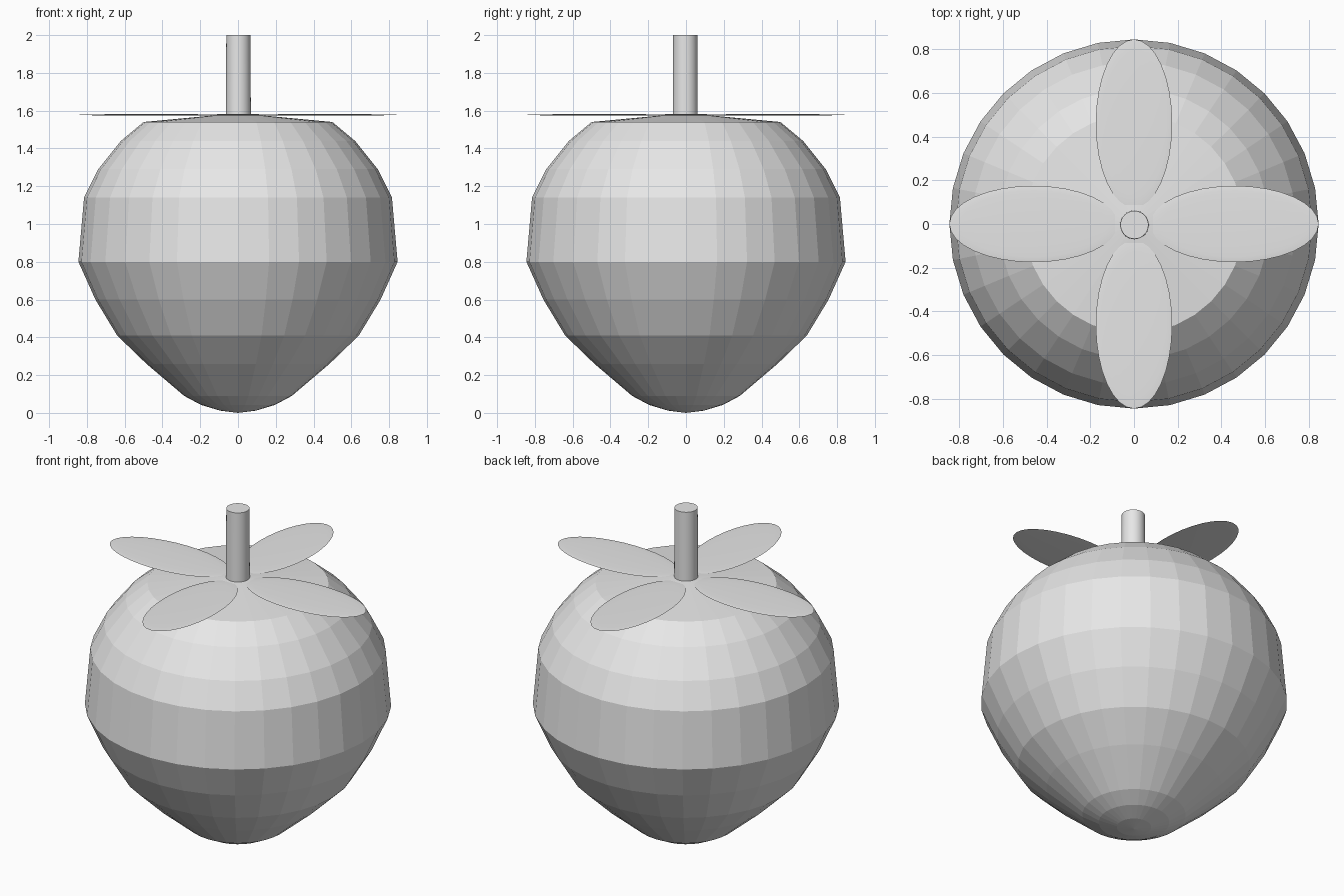
import bpy, bmesh, math
from mathutils import Matrix

if "Cube" in bpy.data.objects:
    bpy.data.objects.remove(bpy.data.objects["Cube"], do_unlink=True)

grey = bpy.data.materials.new("light_grey")
grey.use_nodes = True
grey.diffuse_color = (0.8, 0.8, 0.8, 1)
grey.node_tree.nodes["Principled BSDF"].inputs["Base Color"].default_value = (0.8, 0.8, 0.8, 1)


def add_object(name, bm, smooth=False):
    """Turn a bmesh into a linked object; smooth shading keeps sharp rims."""
    bmesh.ops.recalc_face_normals(bm, faces=bm.faces)
    mesh = bpy.data.meshes.new(name)
    bm.to_mesh(mesh)
    bm.free()
    mesh.materials.append(grey)
    obj = bpy.data.objects.new(name, mesh)
    bpy.context.collection.objects.link(obj)
    if smooth:
        bpy.ops.object.select_all(action="DESELECT")
        obj.select_set(True)
        bpy.context.view_layer.objects.active = obj
        bpy.ops.object.shade_smooth_by_angle(angle=math.radians(40))
    return obj


# Fruit body: faceted lathe of a (radius, height) profile
profile = [(0, 0), (0.095, 0.012), (0.195, 0.042), (0.285, 0.09), (0.485, 0.26),
           (0.64, 0.41), (0.755, 0.60), (0.845, 0.80), (0.815, 1.14),
           (0.74, 1.29), (0.62, 1.44), (0.50, 1.54), (0, 1.587)]
bm = bmesh.new()
verts = [bm.verts.new((r, 0, z)) for r, z in profile]
edges = [bm.edges.new(pair) for pair in zip(verts, verts[1:])]
bmesh.ops.spin(bm, geom=verts + edges, cent=(0, 0, 0), axis=(0, 0, 1),
               angle=math.tau, steps=32, use_duplicate=False)
bmesh.ops.remove_doubles(bm, verts=bm.verts, dist=0.0005)
add_object("fruit_body", bm)

# Four leaves: very flat ellipsoids spread in a cross
for i, side in enumerate(("left", "back", "right", "front")):
    bm = bmesh.new()
    bmesh.ops.create_uvsphere(bm, u_segments=32, v_segments=12, radius=1)
    place = (Matrix.Rotation(i * math.pi / 2, 4, "Z")
             @ Matrix.Translation((0.46, 0, 1.578))
             @ Matrix.Diagonal((0.385, 0.175, 0.004, 1)))
    bmesh.ops.transform(bm, matrix=place, verts=bm.verts)
    add_object(side + "_leaf", bm, smooth=True)

# Stem: round post rising from the centre of the leaves
bm = bmesh.new()
bmesh.ops.create_cone(bm, cap_ends=True, segments=32, radius1=0.066, radius2=0.064,
                      depth=0.44, matrix=Matrix.Translation((0.002, -0.004, 1.78)))
add_object("stem", bm, smooth=True)
